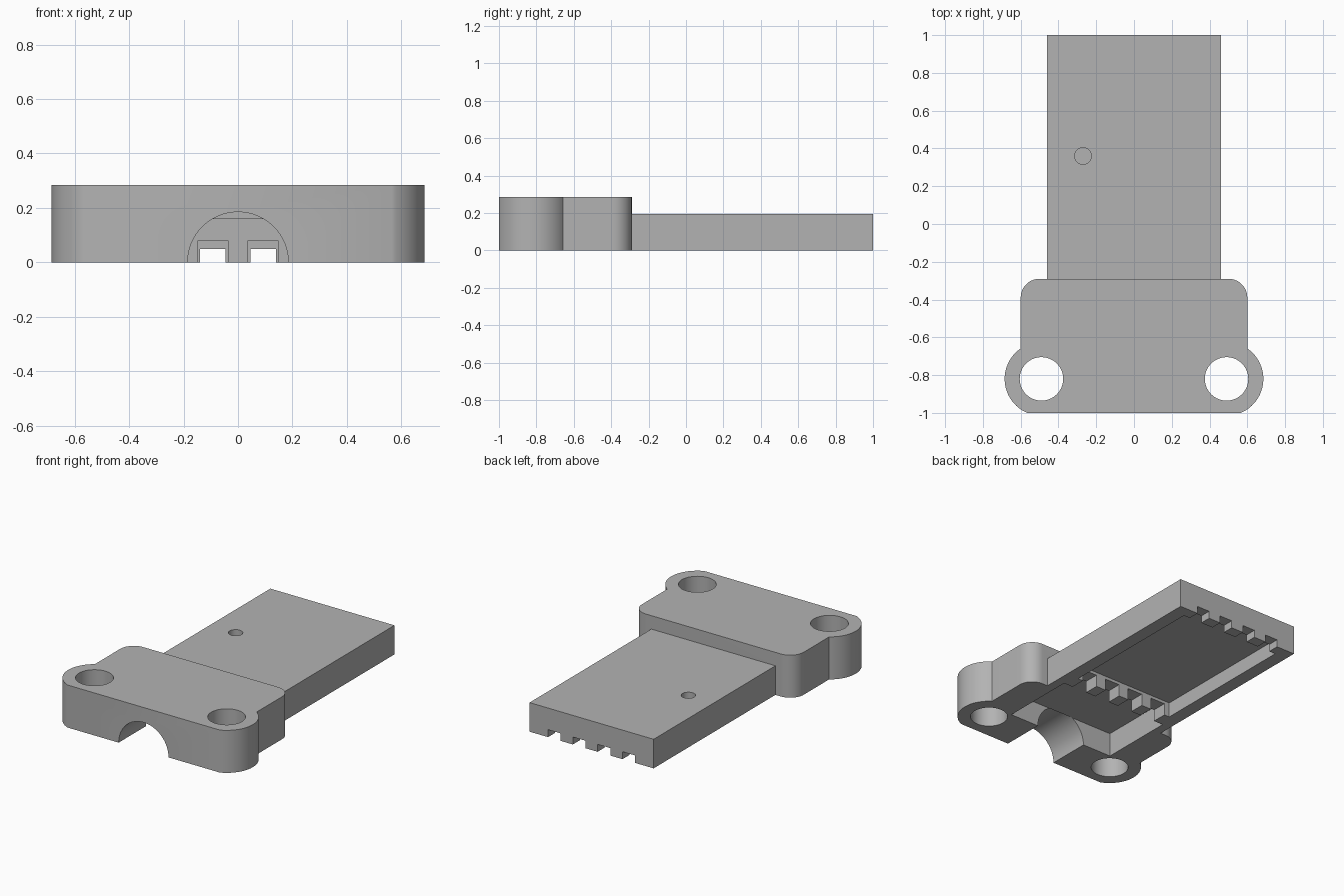
import bpy
import bmesh
import math
from mathutils import Matrix

cube = bpy.data.objects.get("Cube")
if cube:
    bpy.data.objects.remove(cube, do_unlink=True)

grey = bpy.data.materials.new("plain grey")
grey.use_nodes = True
colour = (0.45, 0.45, 0.45, 1)
grey.diffuse_color = colour
grey.node_tree.nodes["Principled BSDF"].inputs["Base Color"].default_value = colour


def finish(name, bm):
    bmesh.ops.recalc_face_normals(bm, faces=bm.faces)
    mesh = bpy.data.meshes.new(name)
    bm.to_mesh(mesh)
    bm.free()
    mesh.materials.append(grey)
    ob = bpy.data.objects.new(name, mesh)
    bpy.context.collection.objects.link(ob)
    return ob


def box(name, x0, x1, y0, y1, z0, z1):
    bm = bmesh.new()
    bmesh.ops.create_cube(bm, size=1)
    for v in bm.verts:
        v.co.x = x1 if v.co.x > 0 else x0
        v.co.y = y1 if v.co.y > 0 else y0
        v.co.z = z1 if v.co.z > 0 else z0
    return finish(name, bm)


def cylinder(name, radius, depth, matrix):
    bm = bmesh.new()
    bmesh.ops.create_cone(bm, cap_ends=True, segments=64, radius1=radius,
                          radius2=radius, depth=depth, matrix=matrix)
    return finish(name, bm)


def arc(cx, cy, r, a0, a1, steps):
    angles = [math.radians(a0 + (a1 - a0) * i / steps) for i in range(steps + 1)]
    return [(cx + r * math.cos(a), cy + r * math.sin(a)) for a in angles]


def combine(target, other, operation):
    mod = target.modifiers.new(operation, "BOOLEAN")
    mod.operation = operation
    mod.solver = "EXACT"
    mod.object = other
    bpy.context.view_layer.objects.active = target
    bpy.ops.object.modifier_apply(modifier=mod.name)
    bpy.data.objects.remove(other, do_unlink=True)


# Connector block with round screw lugs and rounded rear corners
LUG_X, LUG_Y = 0.49, -0.82
half = arc(LUG_X, LUG_Y, 0.195, -67.4, 55.7, 24) + arc(0.5, -0.39, 0.1, 0, 90, 12)
outline = half + [(-x, y) for x, y in reversed(half)]
bm = bmesh.new()
base = bm.faces.new([bm.verts.new((x, y, 0)) for x, y in outline])
top = bmesh.ops.extrude_face_region(bm, geom=[base])["geom"]
bmesh.ops.translate(bm, vec=(0, 0, 0.285),
                    verts=[g for g in top if isinstance(g, bmesh.types.BMVert)])
housing = finish("strip_connector_housing", bm)

# Long flat cover joined to the block
combine(housing, box("cover", -0.46, 0.46, -0.5, 1, 0, 0.195), "UNION")

# Wiring cavity and strip pocket, open underneath
combine(housing, box("cavity", -0.4, 0.4, -0.71, -0.2, -0.1, 0.16), "DIFFERENCE")
combine(housing, box("pocket", -0.37, 0.37, -0.1, 0.925, -0.1, 0.1), "DIFFERENCE")

# Four wire notches in the inner wall and in the end wall
for x in (-0.276, -0.092, 0.092, 0.276):
    combine(housing, box("inner_notch", x - 0.055, x + 0.055, -0.25, -0.05, -0.1, 0.08),
            "DIFFERENCE")
    combine(housing, box("end_notch", x - 0.047, x + 0.047, 0.85, 1.1, -0.1, 0.05),
            "DIFFERENCE")

# Cable arch through the front wall
combine(housing, cylinder("arch", 0.185, 0.4, Matrix.Translation((0, -0.909, 0))
                          @ Matrix.Rotation(math.pi / 2, 4, "X")), "DIFFERENCE")

# Screw holes and the blind marker hole
for x in (-LUG_X, LUG_X):
    combine(housing, cylinder("screw_hole", 0.115, 1, Matrix.Translation((x, LUG_Y, 0))),
            "DIFFERENCE")
combine(housing, cylinder("marker_hole", 0.044, 0.2, Matrix.Translation((-0.27, 0.36, 0.23))),
        "DIFFERENCE")

bpy.ops.object.select_all(action="DESELECT")
housing.select_set(True)
bpy.context.view_layer.objects.active = housing
bpy.ops.object.shade_smooth_by_angle(angle=math.radians(30))
